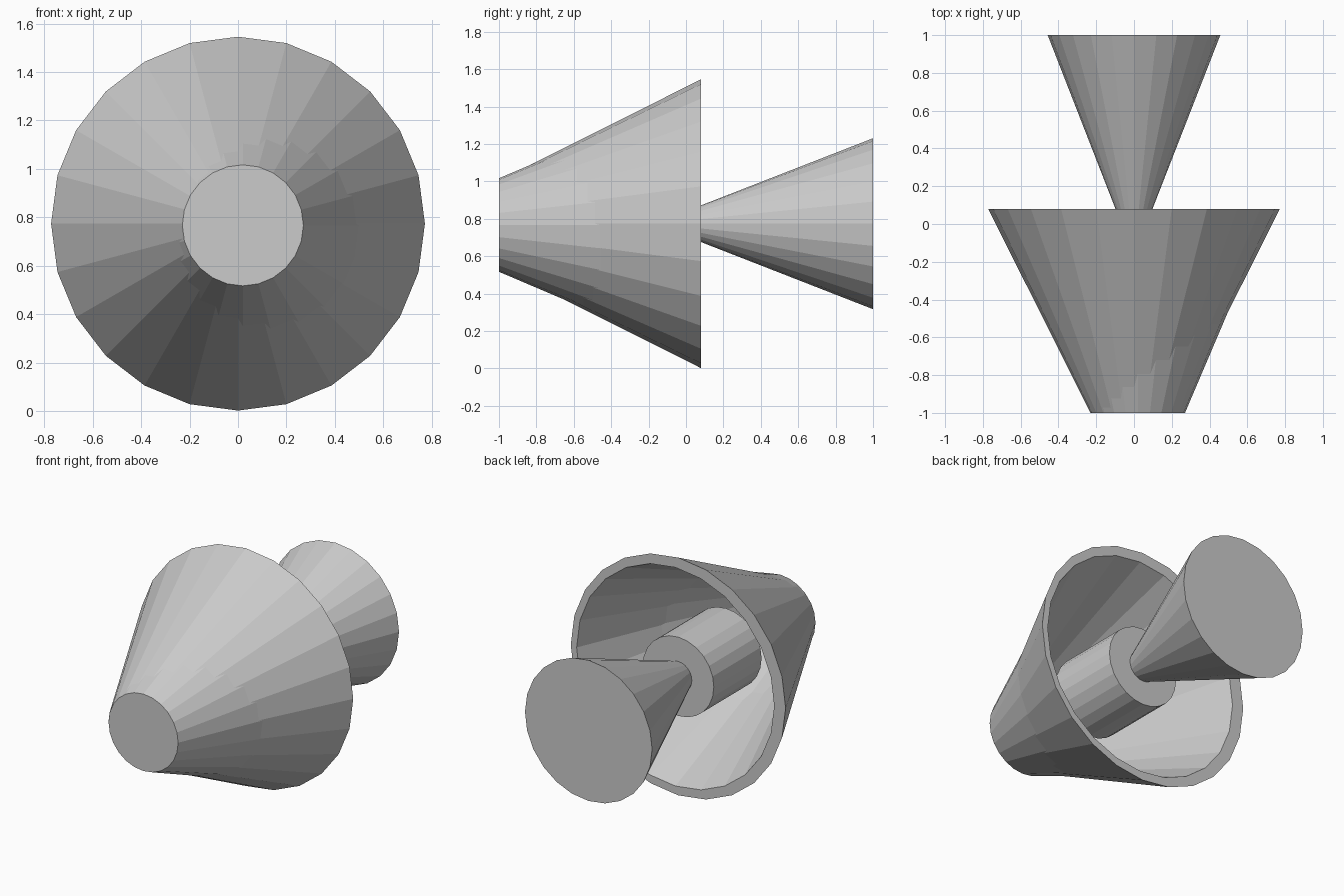
import bpy, bmesh
from math import sin, cos, tau

if "Cube" in bpy.data.objects:
    bpy.data.objects.remove(bpy.data.objects["Cube"])

SIDES = 24
AXIS_Z = 0.774


def ring(bm, y, r, cx=0.0, cz=AXIS_Z):
    """Circle of vertices around the y axis, first vertex at the top."""
    return [bm.verts.new((cx + r * sin(tau * i / SIDES), y, cz + r * cos(tau * i / SIDES)))
            for i in range(SIDES)]


def bridge(bm, a, b):
    for i in range(SIDES):
        j = (i + 1) % SIDES
        bm.faces.new((a[i], a[j], b[j], b[i]))


def finish(bm, name):
    mesh = bpy.data.meshes.new(name)
    bm.to_mesh(mesh)
    bm.free()
    obj = bpy.data.objects.new(name, mesh)
    bpy.context.collection.objects.link(obj)
    return obj


def frustum(name, y0, r0, y1, r1):
    bm = bmesh.new()
    a, b = ring(bm, y0, r0), ring(bm, y1, r1)
    bridge(bm, a, b)
    bm.faces.new(a)
    bm.faces.new(b)
    bmesh.ops.recalc_face_normals(bm, faces=bm.faces[:])
    return finish(bm, name)


# Hollow shade: outer wall, flat rim, slightly off-centre inner wall, front cap
bm = bmesh.new()
loops = [ring(bm, -1.0, 0.23), ring(bm, 0.08, 0.772),
         ring(bm, 0.08, 0.71, 0.02, 0.767), ring(bm, -1.0, 0.25, 0.02, 0.767)]
for a, b in zip(loops, loops[1:]):
    bridge(bm, a, b)
cap = bm.faces.new(loops[3])
cap.normal_update()
if cap.normal.y > 0:
    cap.normal_flip()
finish(bm, "shade")

# Core cylinder inside the shade
frustum("core", -0.41, 0.256, 0.08, 0.256)

# Rounded core filling, almost entirely inside the cylinder
bpy.ops.mesh.primitive_uv_sphere_add(segments=24, ring_count=12, radius=0.255,
                                     location=(0, -0.2, AXIS_Z))
bpy.context.object.name = "core_ball"

# Flared rear cone
frustum("rear_cone", 0.08, 0.098, 1.0, 0.457)
